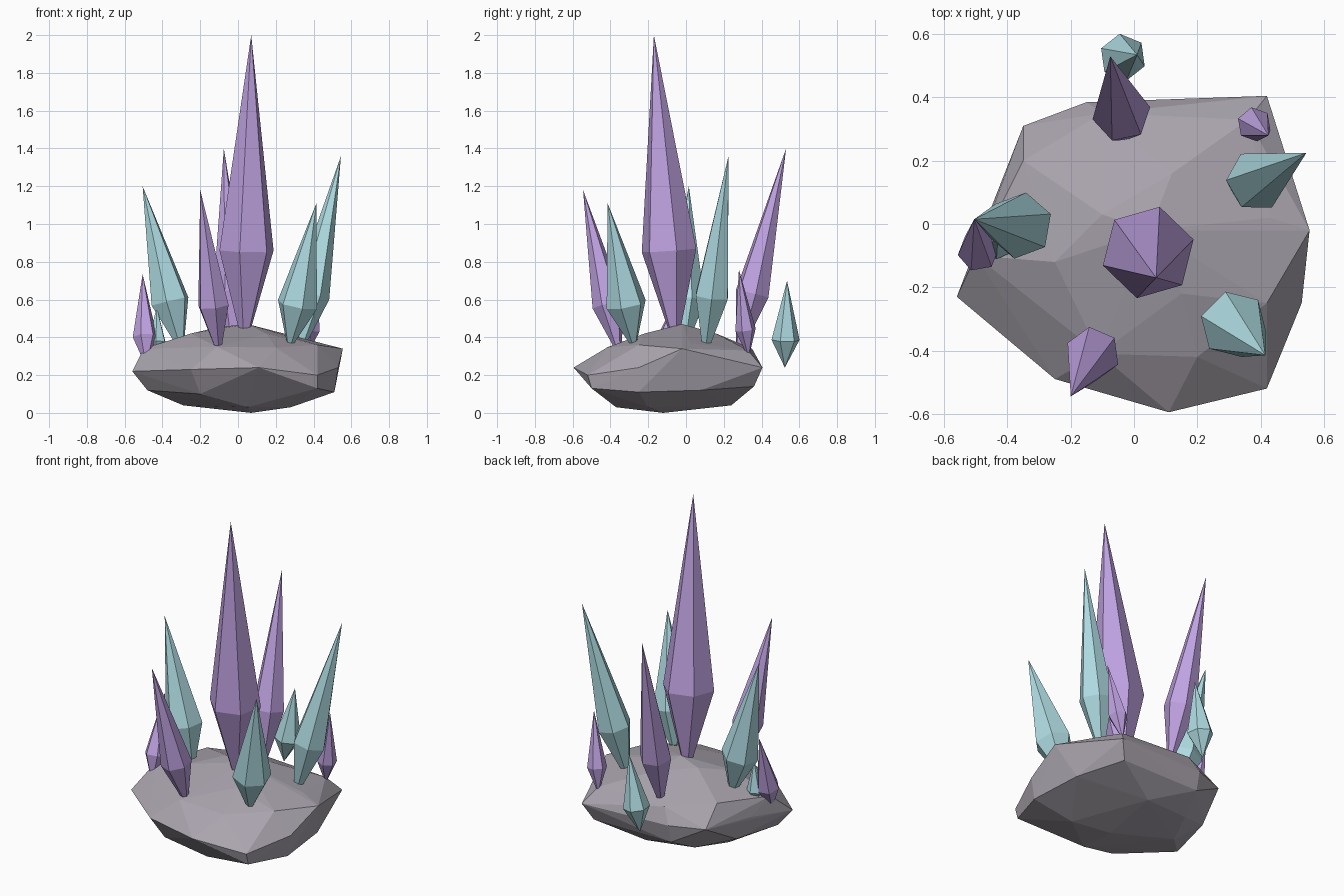
import bpy, bmesh, math
from mathutils import Vector

if "Cube" in bpy.data.objects:
    bpy.data.objects.remove(bpy.data.objects["Cube"])


def material(name, rgb):
    m = bpy.data.materials.new(name)
    m.diffuse_color = (*rgb, 1)
    m.use_nodes = True
    m.node_tree.nodes["Principled BSDF"].inputs["Base Color"].default_value = m.diffuse_color
    return m


ROCK = material("rock_grey", (0.40, 0.37, 0.42))
PURPLE = material("purple_crystal", (0.52, 0.36, 0.75))
TEAL = material("teal_crystal", (0.43, 0.72, 0.77))


def finish(bm, name, mat):
    bmesh.ops.recalc_face_normals(bm, faces=bm.faces)
    me = bpy.data.meshes.new(name)
    bm.to_mesh(me)
    bm.free()
    me.materials.append(mat)
    ob = bpy.data.objects.new(name, me)
    bpy.context.collection.objects.link(ob)
    return ob


# Faceted rock base: hull of a few uneven rings
rings = [
    # underside
    [(.07, -.12, 0), (.28, -.2, .03), (-.29, 0, .04), (.05, -.37, .03), (.1, .24, .04), (-.2, .2, .06)],
    # lower slope
    [(-.48, -.2, .12), (-.2, -.42, .1), (.42, -.5, .13), (.51, -.25, .11), (.48, .08, .12),
     (.37, .36, .14), (-.15, .36, .14), (-.41, .1, .13)],
    # rim
    [(-.56, -.23, .22), (-.25, -.49, .23), (.11, -.595, .24), (.42, -.52, .2), (.53, -.25, .24),
     (.555, -.02, .34), (.42, .405, .24), (-.15, .385, .25), (-.35, .31, .25), (-.46, .03, .25)],
    # shoulder
    [(-.5, -.1, .34), (-.11, -.41, .35), (.2, -.42, .345), (.42, -.25, .36), (.43, .02, .37),
     (.36, .33, .33), (-.1, .35, .34), (-.35, .2, .37)],
    # crown
    [(.05, -.02, .47), (-.1, .03, .455), (.15, -.22, .42), (-.25, -.12, .42), (.12, .16, .42)],
]
bm = bmesh.new()
for ring in rings:
    for p in ring:
        bm.verts.new(p)
res = bmesh.ops.convex_hull(bm, input=bm.verts)
loose = [v for v in bm.verts if not v.link_faces]
bmesh.ops.delete(bm, geom=loose, context='VERTS')
finish(bm, "rock_base", ROCK)


def crystal(name, mat, waist, tip, radius, turn):
    """Six-sided spindle: pointed root, wide waist about a third up, long tip."""
    waist, tip = Vector(waist), Vector(tip)
    root = waist - (tip - waist) * 0.47
    q = Vector((0, 0, 1)).rotation_difference((tip - root).normalized())
    bm = bmesh.new()
    a, b = bm.verts.new(root), bm.verts.new(tip)
    ring = []
    for i in range(6):
        t = math.radians(turn + 60 * i)
        ring.append(bm.verts.new(waist + q @ Vector((radius * math.cos(t), radius * math.sin(t), 0))))
    for i in range(6):
        u, v = ring[i], ring[(i + 1) % 6]
        bm.faces.new((a, v, u))
        bm.faces.new((u, v, b))
    finish(bm, name, mat)


# Crystals: waist centre, tip, radius, turn
crystal("main_crystal", PURPLE, (.045, -.09, .86), (.07, -.17, 2.0), .149, 16)
crystal("back_crystal", PURPLE, (-.04, .35, .63), (-.075, .53, 1.40), .093, 12)
crystal("front_crystal", PURPLE, (-.13, -.41, .57), (-.2, -.545, 1.18), .087, 37)
crystal("left_crystal", TEAL, (-.36, -.005, .59), (-.505, .015, 1.20), .106, 20)
crystal("right_crystal", TEAL, (.387, .137, .62), (.545, .225, 1.36), .098, 0)
crystal("front_right_crystal", TEAL, (.315, -.317, .575), (.415, -.415, 1.11), .109, 45)
crystal("small_left_crystal", PURPLE, (-.492, -.087, .40), (-.505, .015, .735), .066, 10)
crystal("tiny_left_crystal", TEAL, (-.43, -.06, .375), (-.43, -.04, .56), .052, 25)
crystal("small_right_crystal", PURPLE, (.38, .315, .44), (.425, .28, .76), .055, 40)
crystal("small_back_crystal", TEAL, (-.035, .527, .387), (.01, .535, .70), .075, 38)
